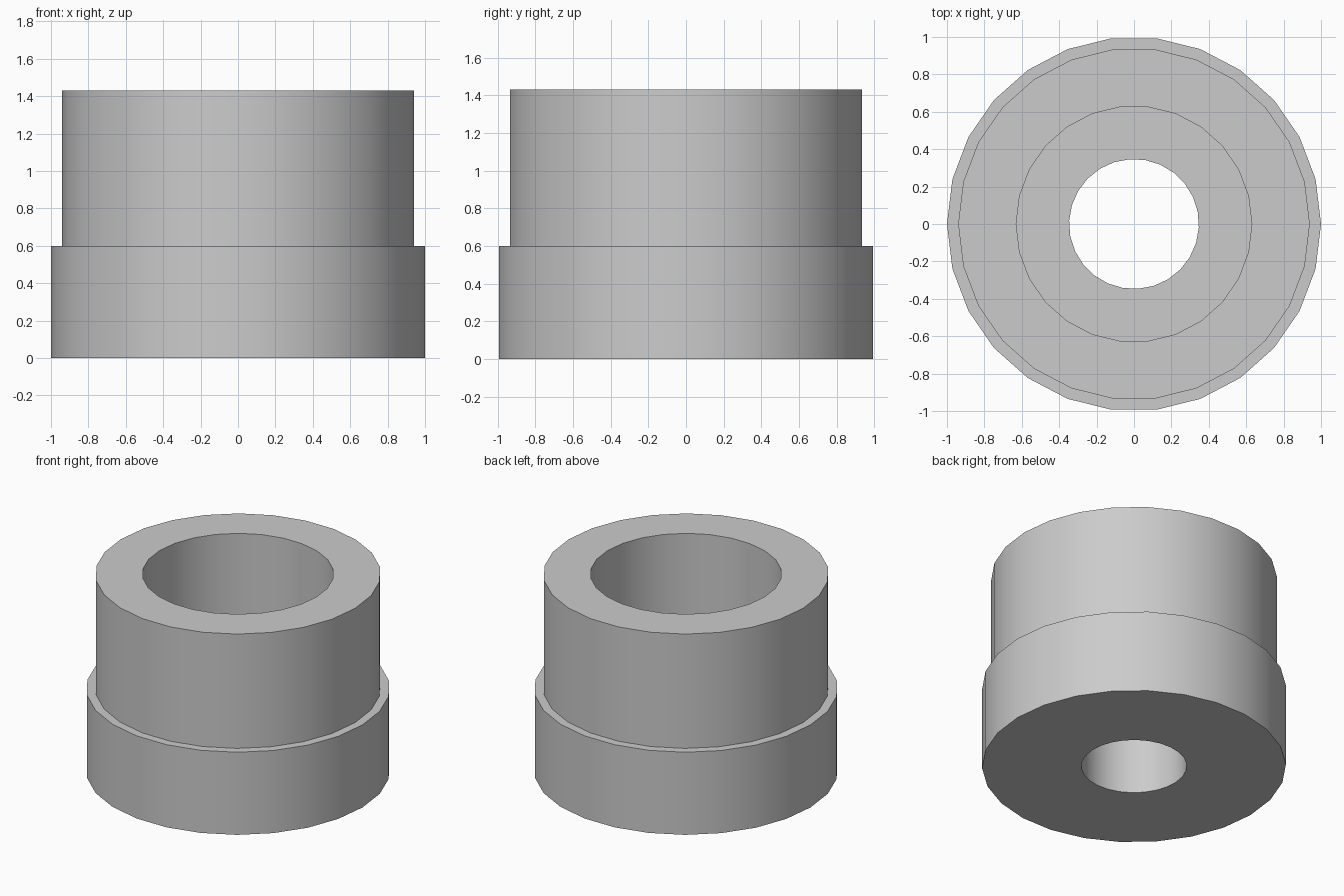
import bpy
import bmesh
from math import cos, sin, tau, radians

SIDES = 26

default_cube = bpy.data.objects.get("Cube")
if default_cube:
    bpy.data.objects.remove(default_cube, do_unlink=True)

# Single plain grey material
grey = bpy.data.materials.new("plain_grey")
grey.use_nodes = True
colour = (0.6, 0.6, 0.6, 1)
grey.diffuse_color = colour
grey.node_tree.nodes["Principled BSDF"].inputs["Base Color"].default_value = colour


def ring(bm, radius, z, turn=0):
    """One circle of vertices, turned by some degrees."""
    angles = [tau * i / SIDES + radians(turn) for i in range(SIDES)]
    return [bm.verts.new((radius * cos(a), radius * sin(a), z)) for a in angles]


def lathe(name, profile):
    """Join the rings of a closed profile into a hollow solid."""
    bm = bmesh.new()
    rings = [ring(bm, *point) for point in profile]
    for lower, upper in zip(rings, rings[1:] + rings[:1]):
        for i in range(SIDES):
            j = (i + 1) % SIDES
            bm.faces.new((lower[i], lower[j], upper[j], upper[i]))
    bmesh.ops.recalc_face_normals(bm, faces=bm.faces)
    mesh = bpy.data.meshes.new(name)
    bm.to_mesh(mesh)
    bm.free()
    mesh.materials.append(grey)
    obj = bpy.data.objects.new(name, mesh)
    bpy.context.collection.objects.link(obj)
    return obj


# Stepped bushing: wide flange, narrower collar, counterbore and through hole
flange, collar, bore, hole = 1.0, 0.94, 0.63, 0.347
step, top = 0.6, 1.43
bushing = lathe("stepped_bushing", [
    (flange, 0), (flange, step),
    (collar, step), (collar, top),
    (bore, top), (bore, step),
    (hole, step, -3), (hole, 0, -3),
])

bpy.ops.object.select_all(action='DESELECT')
bushing.select_set(True)
bpy.context.view_layer.objects.active = bushing
bpy.ops.object.shade_smooth_by_angle(angle=radians(30))
